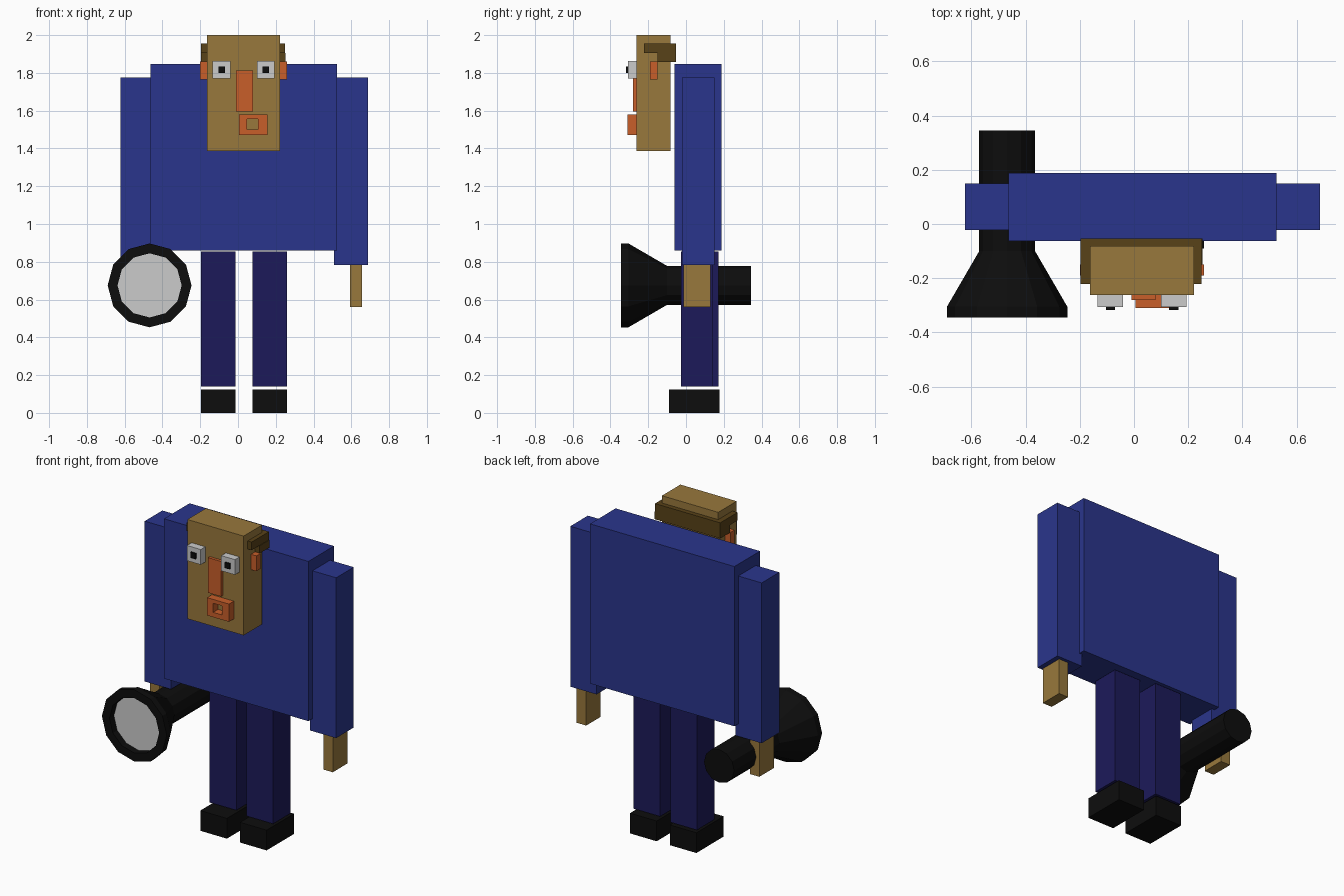
import bpy, bmesh, math

if "Cube" in bpy.data.objects:
    bpy.data.objects.remove(bpy.data.objects["Cube"])


def mat(name, r, g, b):
    m = bpy.data.materials.new(name)
    m.diffuse_color = (r, g, b, 1)
    m.use_nodes = True
    m.node_tree.nodes["Principled BSDF"].inputs["Base Color"].default_value = m.diffuse_color
    return m


BLUE = mat("coat_blue", .023, .036, .262)
NAVY = mat("trouser_navy", .0116, .0103, .102)
SKIN = mat("skin", .314, .188, .045)
ORANGE = mat("orange", .578, .114, .023)
HAIR = mat("hair_brown", .098, .054, .009)
BLACK = mat("black", .004, .004, .004)


def finish(name, bm, material):
    bmesh.ops.recalc_face_normals(bm, faces=bm.faces)
    me = bpy.data.meshes.new(name)
    bm.to_mesh(me)
    bm.free()
    ob = bpy.data.objects.new(name, me)
    bpy.context.collection.objects.link(ob)
    if material:
        me.materials.append(material)
    return ob


def box(name, x, y, z, material=None):
    """Box from (min, max) ranges on each axis."""
    bm = bmesh.new()
    bmesh.ops.create_cube(bm, size=1)
    for v in bm.verts:
        v.co = [r[0] if c < 0 else r[1] for c, r in zip(v.co, (x, y, z))]
    return finish(name, bm, material)


def lathe(name, profile, cx, cz, material=None, sides=12):
    """Revolve (radius, y) points round a y axis, capping both ends."""
    bm = bmesh.new()
    angles = [2 * math.pi * i / sides for i in range(sides)]
    rings = [[bm.verts.new((cx + r * math.cos(a), y, cz + r * math.sin(a)))
              for a in angles] for r, y in profile]
    for p, q in zip(rings, rings[1:]):
        for i in range(sides):
            j = (i + 1) % sides
            bm.faces.new((p[i], p[j], q[j], q[i]))
    bm.faces.new(rings[0])
    if len(rings) > 1:
        bm.faces.new(rings[-1])
    return finish(name, bm, material)


# Body
box("torso", (-.463, .525), (-.062, .188), (.86, 1.848), BLUE)

# Arms, hands, legs and shoes on both sides of the body's centre line
MID = .032
for side, s, leg_y in (("left", -1, .002), ("right", 1, -.027)):
    def span(a, b):
        return sorted((MID + s * a, MID + s * b))
    box(side + "_arm", span(.475, .655), (-.022, .15), (.783, 1.775), BLUE)
    box(side + "_hand", span(.56, .625), (-.012, .13), (.56, .79), SKIN)
    box(side + "_leg", span(.045, .227), (leg_y, leg_y + .17), (.14, .855), NAVY)
    box(side + "_shoe", span(.045, .227), (-.09, .177), (0, .125), BLACK)

# Head with hair band
box("head", (-.163, .222), (-.262, -.082), (1.386, 2), SKIN)
box("hair_upper", (-.197, .249), (-.222, -.053), (1.905, 1.955), HAIR)
box("hair_lower", (-.197, .252), (-.15, -.053), (1.858, 1.905), HAIR)
box("left_ear", (-.2, -.15), (-.19, -.15), (1.765, 1.86), ORANGE)
box("right_ear", (.2, .259), (-.19, -.15), (1.765, 1.86), ORANGE)

# Eyes
for side, x in (("left", -.087), ("right", .147)):
    box(side + "_eye", (x - .047, x + .047), (-.307, -.25), (1.77, 1.864))
    box(side + "_pupil", (x - .017, x + .017), (-.318, -.3), (1.8, 1.834), BLACK)

# Nose and a mouth made as a square frame
box("nose", (-.01, .08), (-.28, -.25), (1.595, 1.812), ORANGE)
MY = (-.31, -.26)
box("mouth_top", (.005, .155), MY, (1.556, 1.58), ORANGE)
box("mouth_bottom", (.005, .155), MY, (1.47, 1.5), ORANGE)
box("mouth_left_side", (.005, .047), MY, (1.5, 1.556), ORANGE)
box("mouth_right_side", (.107, .155), MY, (1.5, 1.556), ORANGE)

# Torch held in the left hand, with a recessed lens
TX, TZ = -.468, .675
lathe("torch_body", [(.103, .345), (.103, -.1), (.222, -.305), (.222, -.345),
                     (.17, -.345), (.17, -.3)], TX, TZ, BLACK)
lathe("torch_lens", [(.17, -.302)], TX, TZ)
